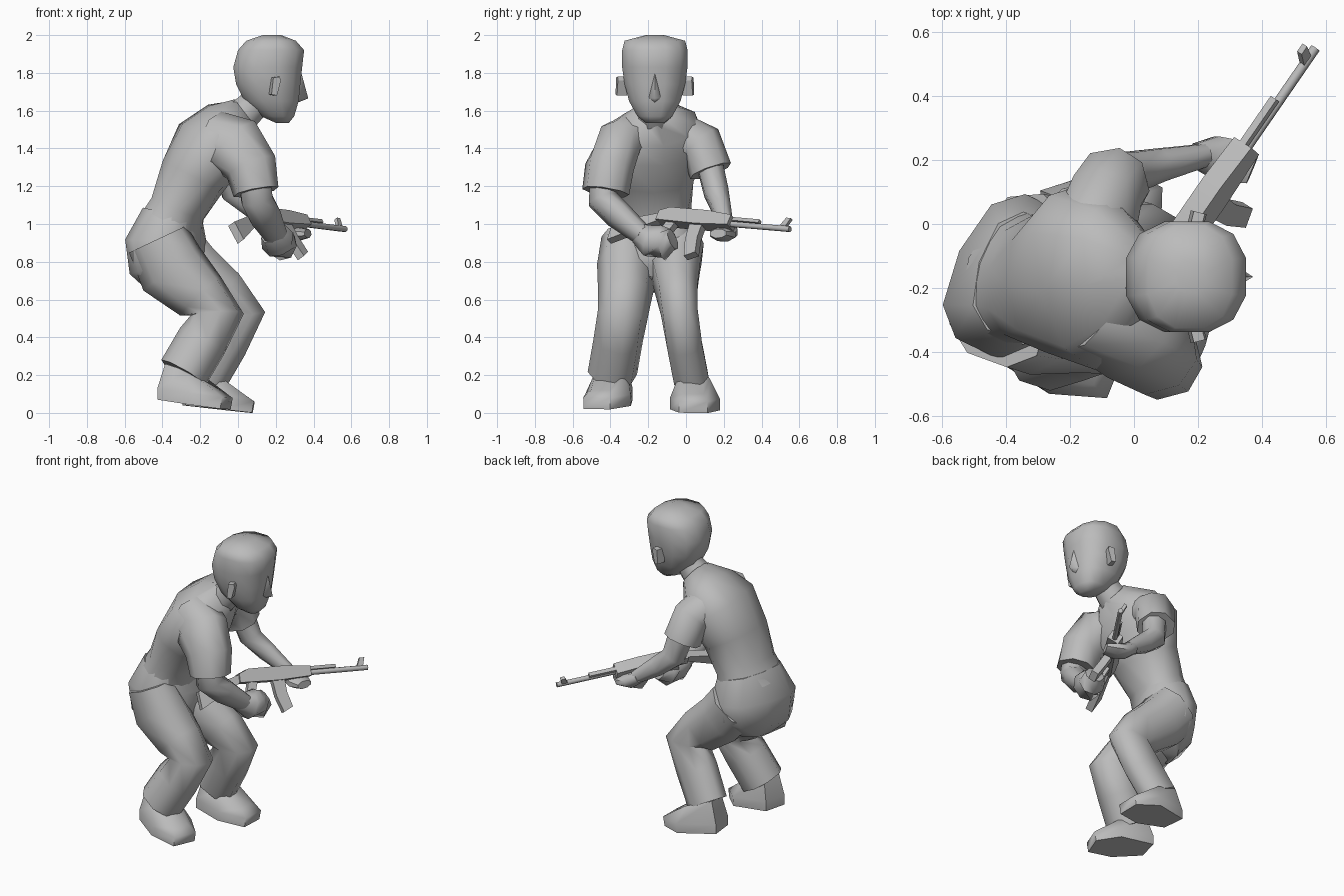
import bpy, bmesh, math
from mathutils import Vector, Matrix

cube = bpy.data.objects.get("Cube")
if cube:
    bpy.data.objects.remove(cube, do_unlink=True)

grey = bpy.data.materials.new("plain_grey")
grey.use_nodes = True
grey.diffuse_color = (0.5, 0.5, 0.5, 1)
grey.node_tree.nodes["Principled BSDF"].inputs["Base Color"].default_value = (0.5, 0.5, 0.5, 1)


def finish(name, bm, angle=55):
    bmesh.ops.recalc_face_normals(bm, faces=bm.faces)
    mesh = bpy.data.meshes.new(name)
    bm.to_mesh(mesh)
    bm.free()
    mesh.materials.append(grey)
    obj = bpy.data.objects.new(name, mesh)
    bpy.context.collection.objects.link(obj)
    bpy.ops.object.select_all(action='DESELECT')
    obj.select_set(True)
    bpy.context.view_layer.objects.active = obj
    bpy.ops.object.shade_smooth_by_angle(angle=math.radians(angle))


def skin(bm, loops):
    """Join closed vertex loops with quads and cap both ends."""
    for a, b in zip(loops, loops[1:]):
        for k in range(len(a)):
            n = (k + 1) % len(a)
            bm.faces.new((a[k], a[n], b[n], b[k]))
    bm.faces.new(loops[0])
    bm.faces.new(loops[-1])


def loft(name, rings, sides=8, power=1.0, flat=False):
    """Tube through rings (x, y, z, side radius, depth radius, yaw of side axis in degrees)."""
    bm = bmesh.new()
    pts = [Vector(r[:3]) for r in rings]
    loops = []
    for i, r in enumerate(rings):
        t = Vector((0, 0, 1)) if flat else pts[min(i + 1, len(pts) - 1)] - pts[max(i - 1, 0)]
        t.normalize()
        yaw = math.radians(r[5] if len(r) > 5 else 0)
        side = Vector((-math.sin(yaw), math.cos(yaw), 0))
        side = (side - t * side.dot(t)).normalized()
        deep = side.cross(t)
        loop = []
        for k in range(sides):
            a = 2 * math.pi * (k + 0.5) / sides
            c, s = math.cos(a), math.sin(a)
            c = math.copysign(abs(c) ** power, c)
            s = math.copysign(abs(s) ** power, s)
            loop.append(bm.verts.new(pts[i] + side * c * r[3] + deep * s * r[4]))
        loops.append(loop)
    skin(bm, loops)
    finish(name, bm)


def plate(name, outline, width, matrix):
    """Side outline (along, up) extruded across its width, then placed."""
    bm = bmesh.new()
    skin(bm, [[bm.verts.new((u, w, v)) for u, v in outline] for w in (-width / 2, width / 2)])
    bm.transform(matrix)
    finish(name, bm, 30)


# Torso, twisted between hips and shoulders
loft("shirt", [
    (-.37, -.17, .95, .22, .17, -24), (-.32, -.17, 1.08, .2, .15, -14),
    (-.24, -.18, 1.25, .225, .18, 5), (-.14, -.165, 1.42, .295, .195, 18),
    (-.05, -.155, 1.52, .23, .15, 20), (.04, -.16, 1.59, .1, .09, 10)], 10, .88)
loft("trouser_seat", [
    (-.33, -.17, .68, .15, .13, -22), (-.365, -.17, .78, .25, .185, -25),
    (-.38, -.165, .9, .26, .185, -26), (-.345, -.165, 1.05, .2, .15, -18)], 10, .75)

# Head, facing +x
loft("neck", [(.0, -.165, 1.55, .1, .1), (.08, -.165, 1.63, .085, .09),
              (.14, -.165, 1.74, .09, .1)])
profile = [(1.535, .2, .27, .05), (1.57, .12, .3, .095), (1.65, .03, .325, .14),
           (1.74, -.015, .335, .165), (1.83, -.03, .345, .178), (1.92, -.005, .355, .178),
           (1.97, .04, .31, .165), (2.0, .13, .23, .05)]
loft("head", [((b + f) / 2, -.165, z, w, (f - b) / 2) for z, b, f, w in profile], 12, .82, True)
nose = bmesh.new()
tip = nose.verts.new((.372, -.165, 1.665))
base = [nose.verts.new(p) for p in ((.33, -.165, 1.82), (.31, -.205, 1.67),
                                    (.31, -.165, 1.64), (.31, -.125, 1.67))]
for k in range(4):
    nose.faces.new((tip, base[k], base[(k + 1) % 4]))
nose.faces.new(base)
finish("nose", nose, 80)
for name, s in (("left_ear", 1), ("right_ear", -1)):
    ear = Matrix.Translation((.195, -.165 + s * .175, 1.73)) @ Matrix.Rotation(s * -.25, 4, 'Z')
    plate(name, [(-.025, -.045), (.005, -.05), (.026, .03), (.02, .05), (-.015, .045)], .055, ear)

# Arms
loft("right_sleeve", [(-.12, -.28, 1.45, .14, .15, 18), (-.01, -.36, 1.41, .13, .17, 18),
                      (.07, -.405, 1.3, .13, .14, 15), (.095, -.425, 1.17, .125, .12, 15)], 8, .9)
loft("right_arm", [(.09, -.43, 1.24, .085, .09), (.1, -.44, 1.13, .085, .09),
                   (.14, -.36, 1.05, .075, .09), (.2, -.23, .94, .055, .065)])
loft("right_hand", [(.18, -.25, .95, .055, .065), (.21, -.19, .91, .085, .095),
                    (.23, -.12, .9, .085, .095), (.25, -.07, .92, .06, .06)])
loft("left_sleeve", [(-.13, -.04, 1.46, .13, .13, 12), (-.095, .08, 1.42, .12, .12, 12),
                     (-.065, .13, 1.28, .115, .115, 10)], 8, .9)
loft("left_arm", [(-.06, .12, 1.34, .075, .08), (-.02, .16, 1.17, .07, .075),
                  (.08, .185, 1.09, .055, .065), (.22, .215, .99, .038, .042)])
loft("left_hand", [(.19, .215, 1.0, .04, .04), (.25, .21, .96, .07, .045),
                   (.31, .195, .945, .075, .04), (.37, .17, .95, .05, .025)])

# Legs and shoes
loft("right_trouser_leg", [
    (-.425, -.31, .92, .13, .17, -20), (-.35, -.31, .76, .155, .19, -20),
    (-.2, -.325, .62, .14, .15, -18), (-.11, -.335, .52, .13, .14, -18),
    (-.19, -.36, .38, .13, .135, -18), (-.29, -.39, .21, .13, .135, -18)], 8, .9)
loft("left_trouser_leg", [
    (-.34, -.04, .87, .14, .17, 5), (-.24, -.055, .75, .135, .17, 5),
    (-.09, -.045, .63, .11, .15, 5), (.01, -.035, .53, .1, .14, 5),
    (-.075, -.01, .37, .1, .135, 5), (-.175, .025, .19, .1, .13, 5)], 8, .9)


def shoe(name, heel, yaw, lift):
    bm = bmesh.new()
    sole = [(0, -.07), (.18, -.13), (.35, -.1), (.37, .05), (.24, .13), (0, .08)]
    tops = [(.04, -.06, .24), (.17, -.08, .2), (.31, -.07, .1),
            (.32, .035, .1), (.21, .08, .18), (.04, .06, .24)]
    low = [bm.verts.new((u, v, lift * (1 - u / .36))) for u, v in sole]
    mid = [bm.verts.new((u * 1.03, v, .06 + lift * (1 - u / .36))) for u, v in sole]
    skin(bm, [low, mid, [bm.verts.new(p) for p in tops]])
    bm.transform(Matrix.Translation(heel) @ Matrix.Rotation(math.radians(yaw), 4, 'Z'))
    finish(name, bm, 65)


shoe("right_shoe", (-.41, -.36, .02), -14, .05)
shoe("left_shoe", (-.285, .025, 0), 6, .04)

# Rifle, long axis along local x, pointing forward-left and rolled outward
aim = (Matrix.Translation((.18, 0, 1.03)) @ Matrix.Rotation(math.atan2(1, .69), 4, 'Z')
       @ Matrix.Rotation(math.radians(4), 4, 'Y') @ Matrix.Rotation(math.radians(-32), 4, 'X'))
plate("rifle_receiver", [(-.16, -.04), (.1, -.045), (.3, -.035), (.3, .025), (.14, .04),
                         (-.1, .04), (-.16, .015)], .075, aim)
plate("rifle_stock", [(-.14, -.03), (-.42, -.18), (-.43, -.07), (-.14, .015)], .045, aim)
plate("rifle_grip", [(-.1, -.03), (-.04, -.03), (-.08, -.15), (-.13, -.14)], .04, aim)
plate("rifle_magazine", [(.05, -.03), (.13, -.03), (.135, -.12), (.16, -.21), (.1, -.24),
                         (.065, -.14)], .045, aim)
plate("gas_tube", [(.28, .005), (.47, .005), (.47, .025), (.28, .025)], .025, aim)
plate("front_sight", [(.6, -.02), (.64, -.02), (.66, .05), (.63, .05)], .02, aim)
barrel = bmesh.new()
bmesh.ops.create_cone(barrel, cap_ends=True, segments=8, radius1=.016, radius2=.016, depth=.42)
barrel.transform(aim @ Matrix.Translation((.465, 0, -.012)) @ Matrix.Rotation(math.pi / 2, 4, 'Y'))
finish("rifle_barrel", barrel)
